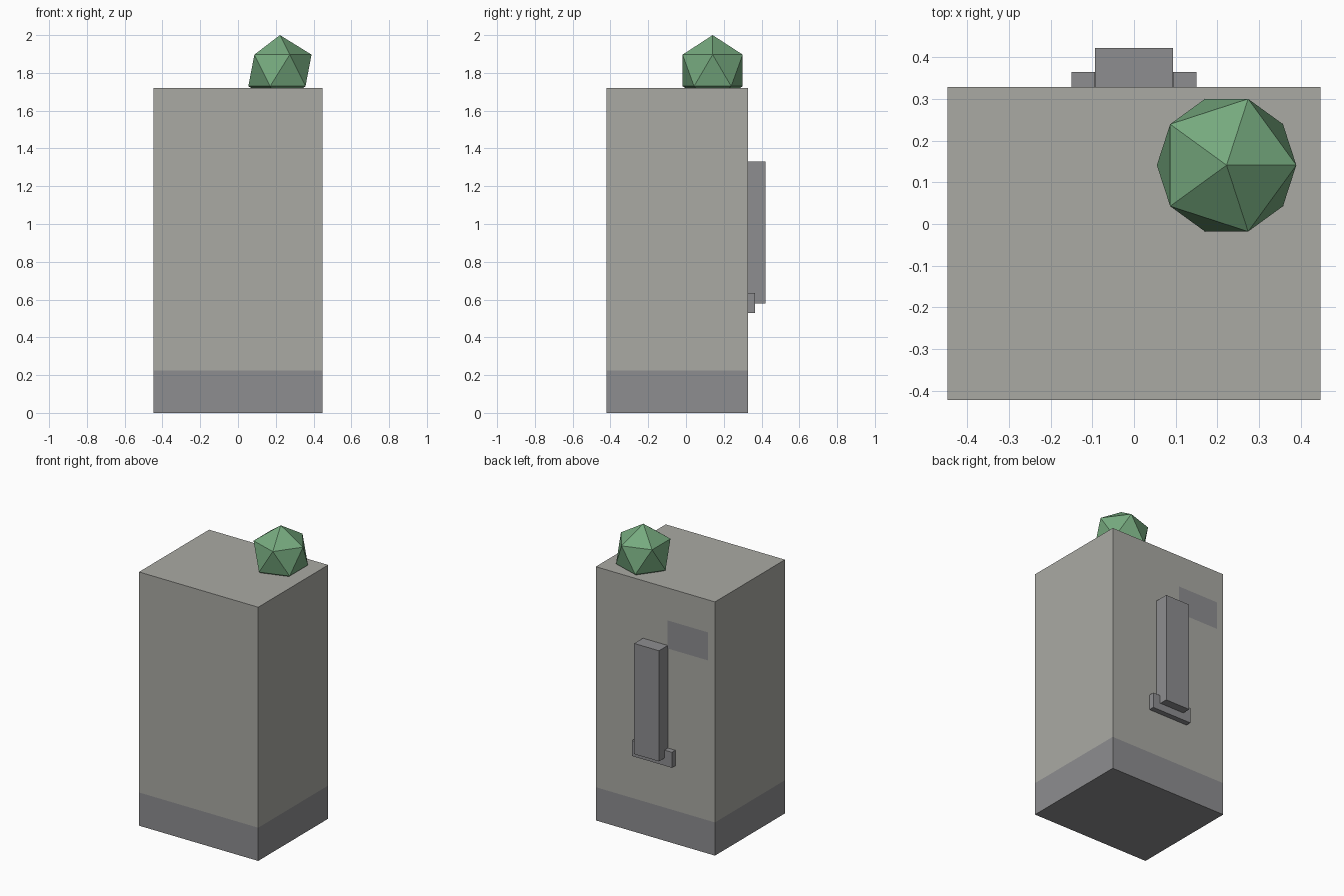
import bpy, bmesh

if "Cube" in bpy.data.objects:
    bpy.data.objects.remove(bpy.data.objects["Cube"])


def mat(name, color):
    m = bpy.data.materials.new(name)
    m.diffuse_color = (*color, 1)
    m.use_nodes = True
    m.node_tree.nodes["Principled BSDF"].inputs["Base Color"].default_value = m.diffuse_color
    return m


BODY = mat("light_grey", (0.40, 0.40, 0.37))
DARK = mat("dark_grey", (0.27, 0.27, 0.28))
GREEN = mat("green", (0.18, 0.40, 0.21))


def finish(bm, name, material):
    me = bpy.data.meshes.new(name)
    bm.to_mesh(me)
    bm.free()
    me.materials.append(material)
    ob = bpy.data.objects.new(name, me)
    bpy.context.collection.objects.link(ob)
    return ob


def box(name, x, y, z, material, drop=None):
    """Box from axis ranges; drop=+1/-1 leaves the top/bottom open."""
    bm = bmesh.new()
    bmesh.ops.create_cube(bm, size=1)
    for v in bm.verts:
        for i, (lo, hi) in enumerate((x, y, z)):
            v.co[i] = hi if v.co[i] > 0 else lo
    bm.normal_update()
    if drop:
        faces = [f for f in bm.faces if f.normal.z * drop > 0.9]
        bmesh.ops.delete(bm, geom=faces, context='FACES_ONLY')
    return finish(bm, name, material)


BACK = 0.328
W = 0.447

# Cabinet and its dark base band, sharing one continuous shell
box("cabinet_body", (-W, W), (-0.422, BACK), (0.225, 1.72), BODY, drop=-1)
box("base_band", (-W, W), (-0.422, BACK), (0, 0.225), DARK, drop=1)

# Box mounted on the back
box("back_box", (-0.093, 0.093), (BACK, 0.422), (0.58, 1.33), DARK)

# U-shaped bracket holding the box, extruded from its outline
bm = bmesh.new()
outline = [(-0.15, 0.53), (0.15, 0.53), (0.15, 0.635), (0.095, 0.635),
           (0.095, 0.58), (-0.095, 0.58), (-0.095, 0.635), (-0.15, 0.635)]
face = bm.faces.new([bm.verts.new((x, BACK, z)) for x, z in outline])
ext = bmesh.ops.extrude_face_region(bm, geom=[face])
bmesh.ops.translate(bm, vec=(0, 0.037, 0),
                    verts=[g for g in ext["geom"] if isinstance(g, bmesh.types.BMVert)])
bmesh.ops.recalc_face_normals(bm, faces=bm.faces)
finish(bm, "bracket", DARK)

# Flush label plate on the back
bm = bmesh.new()
bm.faces.new([bm.verts.new((x, BACK + 0.001, z)) for x, z in
              ((-0.09, 1.31), (-0.395, 1.31), (-0.395, 1.50), (-0.09, 1.50))])
finish(bm, "back_plate", DARK)

# Faceted ball sunk slightly into the top
bm = bmesh.new()
bmesh.ops.create_icosphere(bm, subdivisions=1, radius=0.187)
bmesh.ops.translate(bm, verts=bm.verts, vec=(0.222, 0.141, 1.813))
finish(bm, "faceted_ball", GREEN)
